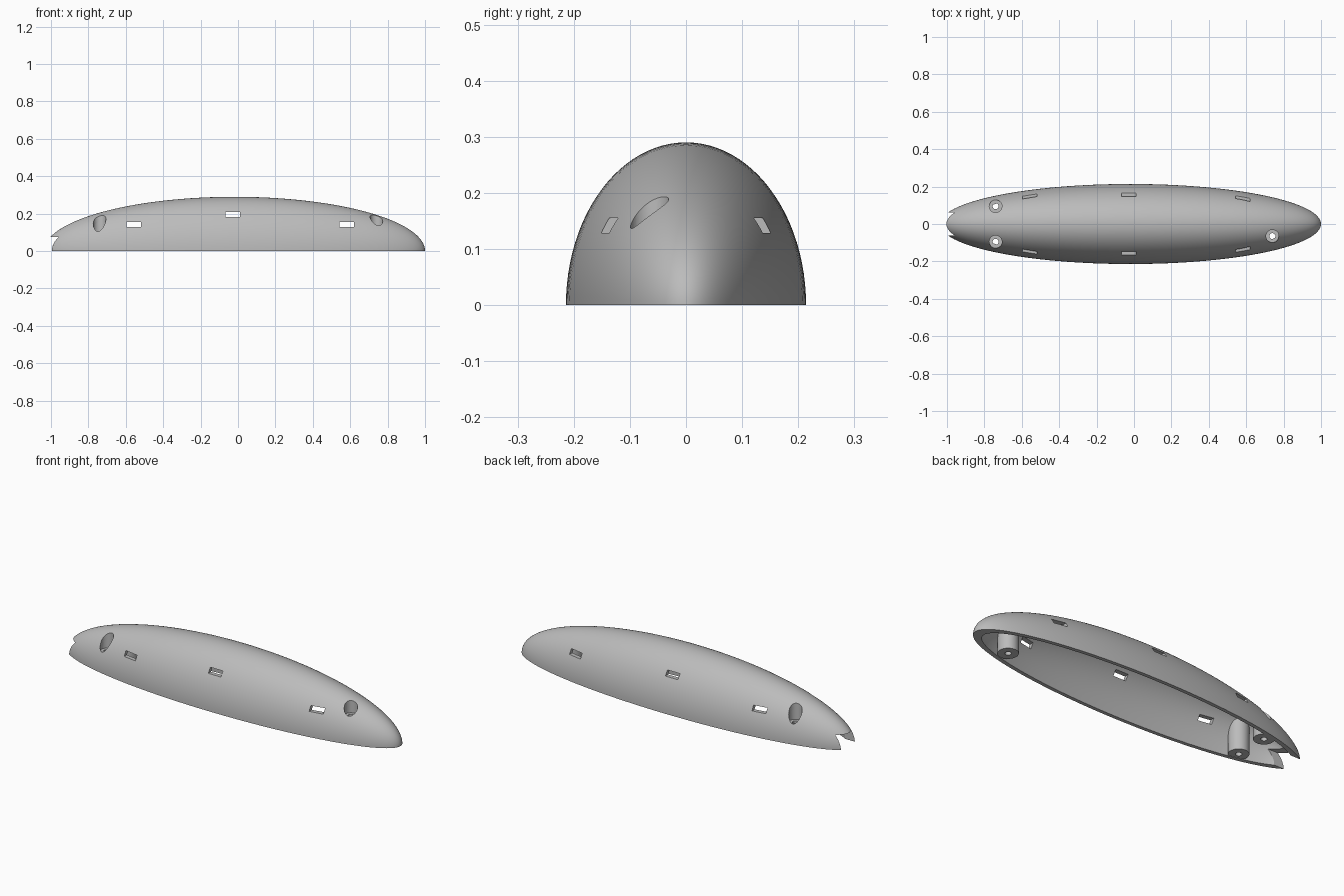
import bpy
import bmesh
import math
from mathutils import Matrix, Vector

if "Cube" in bpy.data.objects:
    bpy.data.objects.remove(bpy.data.objects["Cube"])

CENTRE_X = -0.019
OUTER = (1.019, 0.214, 0.29)
INNER = (0.967, 0.194, 0.27)
MIDDLE = (1.005, 0.207, 0.283)

grey = bpy.data.materials.new("plain grey")
grey.use_nodes = True
GREY = (0.5, 0.5, 0.5, 1)
grey.diffuse_color = GREY
grey.node_tree.nodes["Principled BSDF"].inputs["Base Color"].default_value = GREY


def finish(name, bm):
    mesh = bpy.data.meshes.new(name)
    bmesh.ops.recalc_face_normals(bm, faces=bm.faces)
    bm.to_mesh(mesh)
    bm.free()
    mesh.materials.append(grey)
    obj = bpy.data.objects.new(name, mesh)
    bpy.context.collection.objects.link(obj)
    return obj


def ellipsoid(name, radii, floor=None):
    """Ellipsoid with its poles at the two ends, optionally cut flat below."""
    bm = bmesh.new()
    bmesh.ops.create_uvsphere(bm, u_segments=96, v_segments=64, radius=1)
    turn = Matrix.Rotation(math.pi / 2, 4, "Y")
    place = Matrix.Translation((CENTRE_X, 0, 0)) @ Matrix.Diagonal((*radii, 1))
    bmesh.ops.transform(bm, matrix=place @ turn, verts=bm.verts)
    if floor is not None:
        bmesh.ops.bisect_plane(bm, geom=bm.verts[:] + bm.edges[:] + bm.faces[:], dist=1e-5,
                               plane_co=(0, 0, floor), plane_no=(0, 0, 1), clear_inner=True)
        bmesh.ops.holes_fill(bm, edges=[e for e in bm.edges if e.is_boundary])
    return finish(name, bm)


def box(name, centre, size):
    bm = bmesh.new()
    bmesh.ops.create_cube(bm, size=1)
    bmesh.ops.transform(bm, verts=bm.verts,
                        matrix=Matrix.Translation(centre) @ Matrix.Diagonal((*size, 1)))
    return finish(name, bm)


def cylinder(name, x, y, radius, bottom, top):
    bm = bmesh.new()
    bmesh.ops.create_cone(bm, cap_ends=True, segments=40, radius1=radius, radius2=radius,
                          depth=top - bottom)
    bmesh.ops.translate(bm, verts=bm.verts, vec=(x, y, (top + bottom) / 2))
    return finish(name, bm)


def combine(obj, tool, operation="DIFFERENCE", keep=False):
    mod = obj.modifiers.new("cut", "BOOLEAN")
    mod.operation = operation
    mod.solver = "EXACT"
    mod.object = tool
    bpy.context.view_layer.objects.active = obj
    bpy.ops.object.modifier_apply(modifier=mod.name)
    if not keep:
        bpy.data.objects.remove(tool)


# Hollow half shell
shell = ellipsoid("shell", OUTER, floor=0)
combine(shell, ellipsoid("hollow_cutter", INNER))

# Square opening in the tail
combine(shell, box("tail_cutter", (-1, 0, 0), (0.3, 0.122, 0.15)))

# Side slots, straight through both walls
for x, z in ((-0.557, 0.142), (-0.028, 0.196), (0.582, 0.142)):
    combine(shell, box("slot_cutter", (x, 0, z), (0.077, 0.6, 0.027)))

# Screw bosses with a recess open to the outside
trim = ellipsoid("boss_trim", MIDDLE)
parts = [shell]
for name, x, y, seat in (("rear_left_boss", -0.74, 0.095, 0.1),
                         ("rear_right_boss", -0.74, -0.095, 0.1),
                         ("front_boss", 0.74, -0.065, 0.125)):
    boss = cylinder(name, x, y, 0.052, 0.002, 0.4)
    combine(boss, trim, "INTERSECT", keep=True)
    recess = cylinder("recess_cutter", x, y, 0.034, seat, 0.5)
    combine(shell, recess, keep=True)
    combine(boss, recess)
    combine(boss, cylinder("screw_hole_cutter", x, y, 0.016, -0.1, 0.5))
    parts.append(boss)
bpy.data.objects.remove(trim)

# Smooth curved faces, keep cut edges sharp
bpy.ops.object.select_all(action="DESELECT")
for obj in parts:
    obj.select_set(True)
bpy.context.view_layer.objects.active = shell
bpy.ops.object.shade_smooth_by_angle(angle=math.radians(30))
